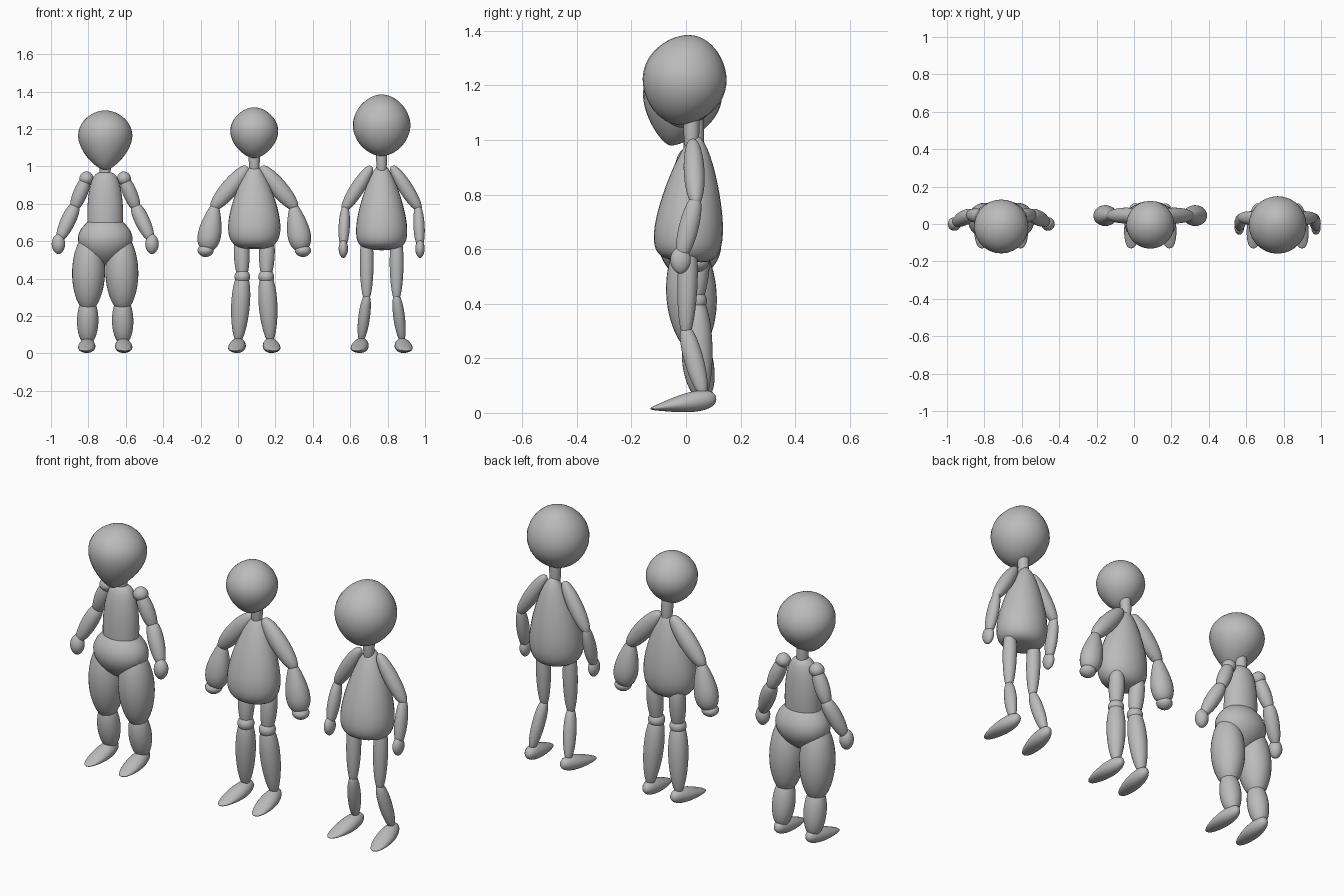
import bpy
import math
from mathutils import Vector, Matrix

cube = bpy.data.objects.get("Cube")
if cube:
    bpy.data.objects.remove(cube, do_unlink=True)

clay = bpy.data.materials.new("clay grey")
clay.use_nodes = True
clay.diffuse_color = (0.5, 0.5, 0.5, 1)
clay.node_tree.nodes["Principled BSDF"].inputs["Base Color"].default_value = clay.diffuse_color

SIDES = RINGS = 28
BACK = Vector((0, 1, 0))
UP = Vector((0, 0, 1))


def form(name, start, end, radius, depth=1, skew=1, full=0.5, thin=0, back=BACK):
    """Rounded closed form along an axis.

    skew moves the widest point, full blunts the ends, thin flattens the far end.
    """
    along = (end - start).normalized()
    across = back.cross(along).normalized()
    frame = Matrix((across, along.cross(across), along)).transposed()
    verts = [start]
    for ring in range(1, RINGS):
        u = (1 - math.cos(math.pi * ring / RINGS)) / 2
        width = radius * math.sin(math.pi * u ** skew) ** full
        height = width * depth * (1 - thin * u)
        centre = start.lerp(end, u)
        for side in range(SIDES):
            angle = math.tau * side / SIDES
            verts.append(centre + frame @ Vector((width * math.cos(angle), height * math.sin(angle), 0)))
    verts.append(end)

    last = len(verts) - 1
    faces = []
    for side in range(SIDES):
        after = (side + 1) % SIDES
        faces.append((0, 1 + after, 1 + side))
        faces.append((last, last - SIDES + side, last - SIDES + after))
        for row in range(1, last - SIDES, SIDES):
            faces.append((row + side, row + after, row + SIDES + after, row + SIDES + side))
    mesh = bpy.data.meshes.new(name)
    mesh.from_pydata(verts, [], faces)
    mesh.materials.append(clay)
    mesh.shade_smooth()
    bpy.context.collection.objects.link(bpy.data.objects.new(name, mesh))


def trunk(figure, part, bottom, top, radius, **shape):
    """Central part between two (y, z) points."""
    name, x = figure
    form(f"{name}_{part}", Vector((x, *bottom)), Vector((x, *top)), radius, **shape)


def pair(figure, part, start, end, radius, **shape):
    """Left part and its mirrored right twin."""
    name, x = figure
    for side, sign in (("left", 1), ("right", -1)):
        points = [Vector((x + sign * p[0], p[1], p[2])) for p in (start, end)]
        form(f"{name}_{part}_{side}", *points, radius, **shape)


def limb(figure, part, start, end, radius, full=0.35, **shape):
    """Limb pair running a little past its joints."""
    start, end = Vector(start), Vector(end)
    lap = (end - start).normalized() * radius / 2
    pair(figure, part, start - lap, end + lap, radius, full=full, **shape)


def ball(figure, part, centre, radius, tall=1, **shape):
    reach = UP * radius * tall
    pair(figure, part, Vector(centre) - reach, Vector(centre) + reach, radius, **shape)


def foot(figure, ankle, splay):
    """Wedge from a high heel to a low toe, turned outwards."""
    heel = Vector((ankle[0] - splay / 4, 0.11, 0.055))
    toe = Vector((ankle[0] + splay, -0.13, 0.015))
    pair(figure, "foot", heel, toe, radius=0.046, depth=1.15, thin=0.75, full=0.4, back=UP)


# Curvy figure: head and trunk
curvy = ("curvy", -0.71)
trunk(curvy, "head", (-0.06, 0.98), (0.02, 1.295), radius=0.145, skew=1.3)
trunk(curvy, "neck", (0.02, 0.9), (0.02, 1.1), radius=0.03, full=0.2)
trunk(curvy, "chest", (0.01, 0.5), (0.02, 0.97), radius=0.096, depth=0.78, full=0.25)
trunk(curvy, "hips", (0.01, 0.475), (0.02, 0.75), radius=0.146, depth=0.78, full=0.65)

# Curvy figure: arms and legs
shoulder, elbow, wrist = (0.1, 0.04, 0.935), (0.165, 0.05, 0.78), (0.24, 0.01, 0.62)
hip, knee, ankle = (0.086, 0.01, 0.6), (0.092, 0.03, 0.27), (0.095, 0.06, 0.08)
ball(curvy, "shoulder", shoulder, radius=0.038)
limb(curvy, "upper_arm", shoulder, elbow, radius=0.038)
limb(curvy, "forearm", elbow, wrist, radius=0.04, skew=0.8)
ball(curvy, "hand", (0.25, 0, 0.585), radius=0.036, tall=1.5)
limb(curvy, "thigh", hip, knee, radius=0.088, depth=1.05, full=0.45)
limb(curvy, "shin", knee, ankle, radius=0.057)
foot(curvy, ankle, splay=0.01)

# Sleeved figure: head and trunk
sleeved = ("sleeved", 0.087)
trunk(sleeved, "head", (-0.02, 1.045), (0.01, 1.315), radius=0.128, skew=1.1)
trunk(sleeved, "neck", (0.04, 0.95), (0.03, 1.15), radius=0.03, full=0.2)
trunk(sleeved, "body", (0, 0.56), (0.04, 1.01), radius=0.14, depth=0.8, skew=0.5, full=0.6)

# Sleeved figure: arms and legs
shoulder, elbow, wrist = (0.05, 0.045, 0.98), (0.21, 0.045, 0.79), (0.25, 0.045, 0.58)
hip, knee, ankle = (0.07, 0.05, 0.62), (0.064, 0.035, 0.41), (0.085, 0.06, 0.08)
limb(sleeved, "upper_arm", shoulder, elbow, radius=0.047, depth=0.9)
limb(sleeved, "sleeve", elbow, wrist, radius=0.062, depth=0.9, skew=1.9)
ball(sleeved, "hand", (0.26, 0.04, 0.55), radius=0.043, tall=0.8)
limb(sleeved, "thigh", hip, knee, radius=0.042, skew=0.8)
ball(sleeved, "knee", knee, radius=0.042)
limb(sleeved, "shin", knee, ankle, radius=0.05, skew=0.8, full=0.45)
foot(sleeved, ankle, splay=0.02)

# Tall figure: head and trunk
tall = ("tall", 0.768)
trunk(tall, "head", (-0.05, 1.06), (0.04, 1.38), radius=0.154)
trunk(tall, "neck", (0.02, 0.95), (0.02, 1.2), radius=0.03, full=0.2)
trunk(tall, "body", (0, 0.555), (0.04, 1.015), radius=0.137, depth=0.92, skew=0.45, full=0.55)

# Tall figure: arms and legs
shoulder, elbow, wrist = (0.065, 0.025, 0.985), (0.195, 0.035, 0.78), (0.205, -0.015, 0.58)
hip, knee, ankle = (0.08, 0.01, 0.62), (0.08, 0, 0.3), (0.108, 0.06, 0.08)
limb(tall, "upper_arm", shoulder, elbow, radius=0.038)
limb(tall, "forearm", elbow, wrist, radius=0.03, depth=1.2)
ball(tall, "hand", (0.205, -0.02, 0.56), radius=0.025, tall=2, depth=1.5)
limb(tall, "thigh", hip, knee, radius=0.037, skew=0.8)
limb(tall, "shin", knee, ankle, radius=0.031, depth=1.15, skew=0.9)
foot(tall, ankle, splay=0.025)
